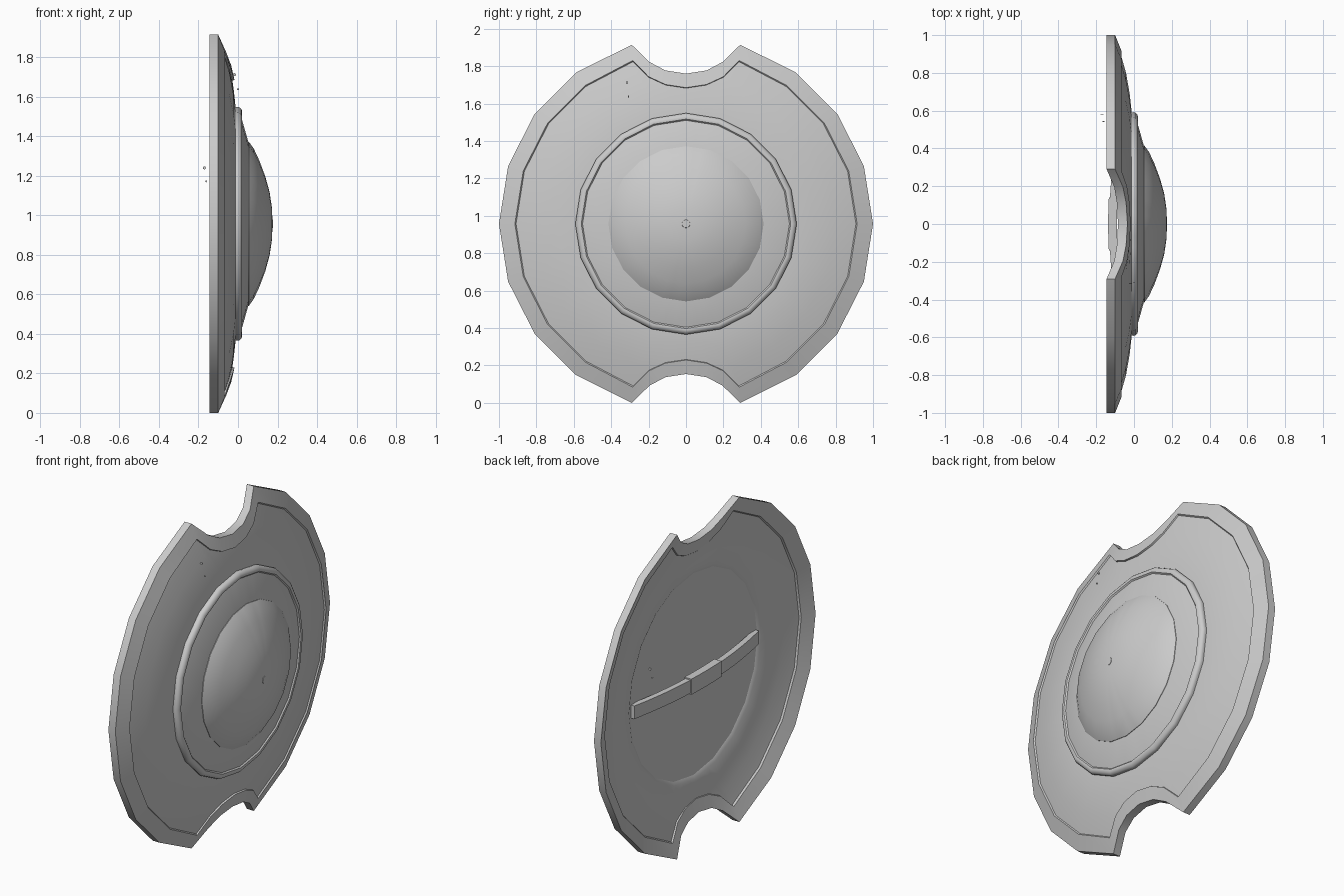
import bpy, bmesh, math

if "Cube" in bpy.data.objects:
    bpy.data.objects.remove(bpy.data.objects["Cube"], do_unlink=True)

MID = 0.957  # height of the shield centre

grey = bpy.data.materials.new("plain_grey")
grey.use_nodes = True
grey.diffuse_color = (0.6, 0.6, 0.6, 1)
grey.node_tree.nodes["Principled BSDF"].inputs["Base Color"].default_value = (0.6, 0.6, 0.6, 1)


def finish(name, bm):
    bmesh.ops.recalc_face_normals(bm, faces=bm.faces)
    mesh = bpy.data.meshes.new(name)
    bm.to_mesh(mesh)
    bm.free()
    obj = bpy.data.objects.new(name, mesh)
    mesh.materials.append(grey)
    bpy.context.collection.objects.link(obj)
    bpy.ops.object.select_all(action="DESELECT")
    obj.select_set(True)
    bpy.context.view_layer.objects.active = obj
    bpy.ops.object.shade_smooth_by_angle(angle=math.radians(35))


def loft(name, rings, sharp=()):
    """Bridge closed rings of points, cap both ends and keep some rings sharp."""
    bm = bmesh.new()
    loops = [[bm.verts.new(p) for p in ring] for ring in rings]
    n = len(loops[0])
    for a, b in zip(loops, loops[1:]):
        for i in range(n):
            j = (i + 1) % n
            bm.faces.new((a[i], a[j], b[j], b[i]))
    bm.faces.new(loops[0])
    bm.faces.new(loops[-1])
    for k in sharp:
        for i in range(n):
            bm.edges.get((loops[k][i], loops[k][(i + 1) % n])).smooth = False
    finish(name, bm)


def interp(table, r):
    if r <= table[0][0]:
        return table[0][1]
    for (r0, x0), (r1, x1) in zip(table, table[1:]):
        if r <= r1:
            return x0 + (x1 - x0) * (r - r0) / (r1 - r0)
    return table[-1][1]


# One quadrant of directions; the extra steps near the top hold the notch
QUARTER = [0, 18, 36, 54, 72, 78, 84, 90]


def mirror_quarter(q):
    top = q + [(-y, z) for y, z in q[-2::-1]]
    return top + [(y, -z) for y, z in top[-2:0:-1]]


def circle(radius):
    pts = []
    for deg in QUARTER:
        r = radius * math.cos(math.radians(9)) / math.cos(math.radians(deg % 18 - 9))
        a = math.radians(deg)
        pts.append((r * math.cos(a), r * math.sin(a)))
    return mirror_quarter(pts)


def notched(radius, corner, notch):
    arc = [(radius * math.cos(math.radians(d)), radius * math.sin(math.radians(d)))
           for d in QUARTER[:4]]
    return mirror_quarter(arc + [corner] + notch)


def mix(a, b, t):
    return [(p[0] + (q[0] - p[0]) * t, p[1] + (q[1] - p[1]) * t) for p, q in zip(a, b)]


def flat(outline, x):
    return [(x, y, z + MID) for y, z in outline]


def curved(outline, table):
    return [(interp(table, math.hypot(y, z)), y, z + MID) for y, z in outline]


# Notched shield body: curved shell with a slightly raised rim trim on both sides
TRIM_FRONT = [(0.72, -0.016), (0.80, -0.034), (0.915, -0.066), (1.0, -0.10)]
TRIM_BACK = [(0.72, -0.066), (0.80, -0.084), (0.915, -0.111), (1.0, -0.145)]
SHELL_FRONT = [(0.59, -0.012), (0.7, -0.024), (0.8, -0.042), (0.915, -0.075)]
SHELL_BACK = [(0.62, -0.058), (0.7, -0.063), (0.8, -0.075), (0.915, -0.102)]
rim = notched(1.0, (0.29, 0.957), [(0.195, 0.865), (0.11, 0.82), (0, 0.803)])
border = notched(0.915, (0.285, 0.873), [(0.2, 0.787), (0.11, 0.745), (0, 0.728)])
hub = circle(0.59)
well = circle(0.615)
STEPS = (0.3, 0.65, 0.98)
body = [flat(hub, -0.012)]
body += [curved(mix(hub, border, t), SHELL_FRONT) for t in STEPS]
body += [curved(border, TRIM_FRONT), curved(rim, TRIM_FRONT)]
body += [curved(rim, TRIM_BACK), curved(border, TRIM_BACK)]
body += [curved(mix(well, border, t), SHELL_BACK) for t in STEPS[::-1]]
body += [flat(well, -0.058), flat(circle(0.595), -0.048)]
loft("shield_body", body, sharp=(3, 4, 5, 6, 7, 8, 12))

# Rounded raised ring and the sloping collar around the boss
RING = [(0.588, -0.02), (0.592, 0.0), (0.588, 0.010), (0.580, 0.017), (0.570, 0.021),
        (0.560, 0.020), (0.553, 0.013), (0.415, 0.052)]
loft("raised_ring", [flat(circle(r), x) for r, x in RING], sharp=(6,))

# Domed boss with a tiny button at its peak
DOME = [(0.415, 0.045), (0.415, 0.055), (0.38, 0.08), (0.32, 0.108), (0.24, 0.138),
        (0.16, 0.160), (0.08, 0.172), (0.022, 0.174), (0.021, 0.176)]
loft("domed_boss", [flat(circle(r), x) for r, x in DOME], sharp=(1, 8))


# Bowed handle across the back, with a slightly thicker grip in the middle
def bar(name, half_length, thick, height, steps):
    rings = []
    for i in range(steps + 1):
        y = half_length * (2 * i / steps - 1)
        x = -0.114 + 0.062 * (y / 0.58) ** 2
        rings.append([(x + sx * thick / 2, y, MID + sz * height / 2)
                      for sx, sz in ((-1, -1), (1, -1), (1, 1), (-1, 1))])
    loft(name, rings)


bar("handle_strap", 0.58, 0.034, 0.077, 12)
bar("handle_grip", 0.14, 0.046, 0.092, 4)

# Tiny loose studs beside the front and back faces
STUDS = [(-0.018, -0.315, 1.712), (0.0, -0.308, 1.638), (-0.17, 0.578, 1.24), (-0.161, 0.543, 1.172)]
for k, (x, y, z) in enumerate(STUDS):
    size = 0.008 if k % 2 == 0 else 0.005
    loft("stud_%d" % (k + 1),
         [[(x + size * math.cos(i * math.pi / 4), y + dy, z + size * math.sin(i * math.pi / 4))
           for i in range(8)] for dy in (-0.002, 0.002)])
